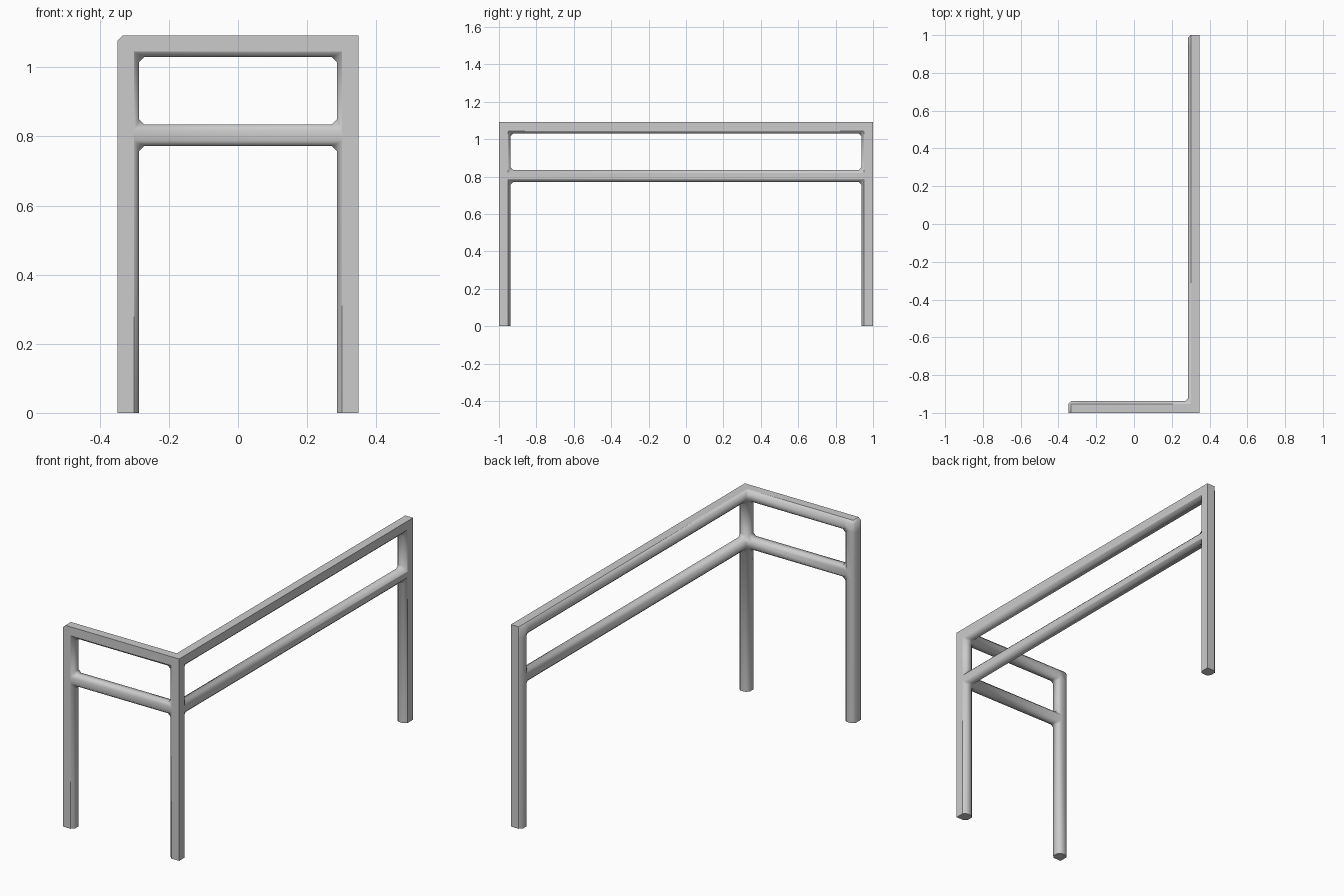
import bpy, bmesh

if "Cube" in bpy.data.objects:
    bpy.data.objects.remove(bpy.data.objects["Cube"])

# Overall half-sizes, height and bar thickness
X, Y, TOP, W = 0.348, 1.0, 1.092, 0.062
CHAMFER = 0.015
EPS = 1e-4

xs = [-X, -X + W, X - W, X]
ys = [-Y, -Y + W, Y - W, Y]
zs = [0, 0.772, 0.772 + W, TOP - W, TOP]

# Three posts plus two levels of rails, laid out as cells of the grid above
cells = {(i, j, k) for i, j in [(0, 0), (2, 0), (2, 2)] for k in range(4)}
cells |= {(i, j, k) for i, j in [(1, 0), (2, 1)] for k in (1, 3)}

bm = bmesh.new()
cache = {}


def vert(idx):
    if idx not in cache:
        cache[idx] = bm.verts.new((xs[idx[0]], ys[idx[1]], zs[idx[2]]))
    return cache[idx]


# Skin the filled cells wherever the neighbour is empty
for cell in sorted(cells):
    for axis in range(3):
        for side in (0, 1):
            near = list(cell)
            near[axis] += 1 if side else -1
            if tuple(near) in cells:
                continue
            u, v = (axis + 1) % 3, (axis + 2) % 3
            quad = []
            for du, dv in [(0, 0), (1, 0), (1, 1), (0, 1)]:
                p = list(cell)
                p[axis] += side
                p[u] += du
                p[v] += dv
                quad.append(vert(tuple(p)))
            bm.faces.new(quad if side else quad[::-1])
bm.normal_update()


def on_bottom(f):
    return f.normal.z < -0.9 and f.calc_center_median().z < EPS


def outer(f):
    n, c = f.normal, f.calc_center_median()
    return (on_bottom(f) or (n.x > 0.9 and c.x > X - EPS)
            or (abs(n.y) > 0.9 and abs(c.y) > Y - EPS)
            or (n.z > 0.9 and c.z > TOP - EPS))


def wants_chamfer(e):
    fs = e.link_faces
    if len(fs) != 2 or e.calc_face_angle() < 0.1:
        return False
    if any(on_bottom(f) for f in fs) or all(outer(f) for f in fs):
        return False
    # free front corner of the left post stays square
    left = any(f.normal.x < -0.9 and f.calc_center_median().x < -X + EPS for f in fs)
    front = any(f.normal.y < -0.9 for f in fs)
    return not (left and front)


# Chamfer the inner edges and fillet the joints
bmesh.ops.bevel(bm, geom=[e for e in bm.edges if wants_chamfer(e)],
                offset=CHAMFER, offset_type='OFFSET', segments=1,
                profile=0.5, affect='EDGES', clamp_overlap=True, loop_slide=True)
bm.normal_update()


def crisp(f):
    # outer flats are crisp, except the front middle rail, which reads as round
    c = f.calc_center_median()
    mid_front = c.y < -Y + EPS and abs(c.x) < 0.2 and c.z < 0.9
    return outer(f) and not mid_front


for f in bm.faces:
    f.smooth = True
for e in bm.edges:
    e.smooth = not any(crisp(f) for f in e.link_faces)

mesh = bpy.data.meshes.new("railing_frame")
bm.to_mesh(mesh)
bm.free()
frame = bpy.data.objects.new("railing_frame", mesh)
bpy.context.collection.objects.link(frame)
